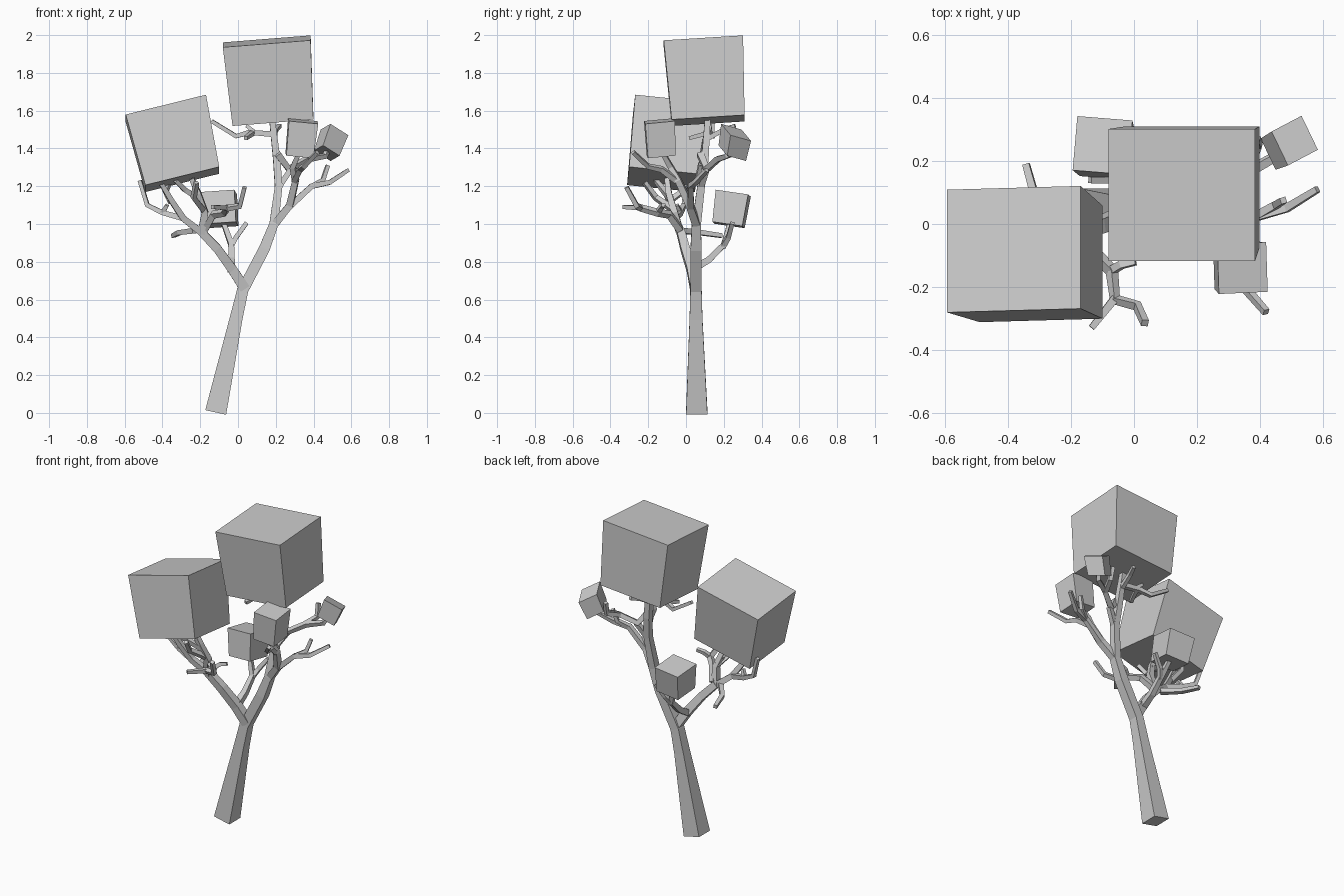
import bpy, bmesh
from mathutils import Vector as V


def finish(bm, name):
    bmesh.ops.recalc_face_normals(bm, faces=bm.faces)
    mesh = bpy.data.meshes.new(name)
    bm.to_mesh(mesh)
    bm.free()
    ob = bpy.data.objects.new(name, mesh)
    bpy.context.collection.objects.link(ob)


def limb(name, pts, w0, w1=None):
    """Square tube along pts; width is a list, or runs from w0 to w1."""
    pts = [V(p) for p in pts]
    n = len(pts)
    ws = w0 if w1 is None else [w0 + (w1 - w0) * i / (n - 1) for i in range(n)]
    t0 = (pts[1] - pts[0]).normalized()
    ref = V((0, 1, 0)) if abs(t0.y) < 0.8 else V((1, 0, 0))
    bm = bmesh.new()
    rings = []
    for i, p in enumerate(pts):
        t = V()
        if i > 0:
            t += (p - pts[i - 1]).normalized()
        if i < n - 1:
            t += (pts[i + 1] - p).normalized()
        t.normalize()
        v = (ref - t * ref.dot(t)).normalized()
        u = v.cross(t)
        ref = v
        h = ws[i] / 2
        rings.append([bm.verts.new(p + u * a * h + v * b * h)
                      for a, b in ((-1, -1), (1, -1), (1, 1), (-1, 1))])
    for a, b in zip(rings, rings[1:]):
        for k in range(4):
            bm.faces.new((a[k], a[(k + 1) % 4], b[(k + 1) % 4], b[k]))
    bm.faces.new(rings[0])
    bm.faces.new(rings[-1])
    finish(bm, name)


def foliage(name, top, bottom, ex, ey, taper=0.92):
    """Leaning block whose bottom is a little smaller than its top."""
    bm = bmesh.new()
    ex, ey = V(ex) / 2, V(ey) / 2
    ring = [[bm.verts.new(V(c) + (ex * a + ey * b) * s)
             for a, b in ((-1, -1), (1, -1), (1, 1), (-1, 1))]
            for c, s in ((bottom, taper), (top, 1))]
    for k in range(4):
        bm.faces.new((ring[0][k], ring[0][(k + 1) % 4], ring[1][(k + 1) % 4], ring[1][k]))
    bm.faces.new(ring[0])
    bm.faces.new(ring[1])
    finish(bm, name)


# Foliage blocks
foliage("foliage_top", (.152, .092, 1.967), (.185, .117, 1.548), (.465, 0, .037), (0, .42, .026))
foliage("foliage_left", (-.382, -.08, 1.612), (-.295, -.127, 1.236), (.425, .012, .105), (0, .39, -.04))
foliage("foliage_back", (-.10, .25, 1.163), (-.085, .225, .995), (.175, -.014, .012), (.015, .172, -.025))
foliage("foliage_front", (.345, -.14, 1.545), (.325, -.132, 1.362), (.155, .007, -.015), (-.005, .158, .015))
foliage("foliage_right", (.511, .265, 1.485), (.47, .245, 1.375), (.095, .05, -.06), (-.052, .108, -.03))

# Trunk and right stem
limb("trunk", [(-.118, .057, .003), (-.01, .053, .5), (.025, .053, .65), (.14, .053, .87),
               (.19, .055, 1.0), (.215, .08, 1.2), (.205, .1, 1.34), (.18, .115, 1.56)],
     [.113, .068, .06, .058, .048, .04, .038, .03])

# Left stem
limb("left_stem", [(.035, .05, .66), (-.03, .03, .76), (-.11, -.005, .87), (-.2, -.03, .965)], .055, .042)

# Branches and twigs of the left stem
limb("left_branch", [(-.18, -.025, .945), (-.29, -.06, 1.03), (-.35, -.09, 1.12), (-.41, -.12, 1.22)], .038, .024)
limb("left_twig_a", [(-.36, -.09, 1.12), (-.385, -.02, 1.17), (-.36, .01, 1.23)], .028, .022)
limb("left_twig_b", [(-.29, -.06, 1.03), (-.4, -.03, 1.06), (-.48, -.01, 1.1), (-.52, .005, 1.23)], .03, .02)
limb("left_twig_c", [(-.4, -.03, 1.06), (-.375, -.05, 1.1)], .025, .02)
limb("left_twig_d", [(-.23, -.03, .965), (-.31, .07, .955), (-.343, .19, .938)], .03, .022)
limb("middle_branch", [(-.195, -.03, .95), (-.175, -.06, 1.06), (-.21, -.09, 1.16), (-.245, -.1, 1.24)], .04, .026)
limb("middle_twig_a", [(-.2, -.08, 1.13), (-.28, -.12, 1.18), (-.33, -.16, 1.23)], .03, .022)
limb("middle_twig_b", [(-.18, -.06, 1.07), (-.235, -.16, 1.14), (-.22, -.22, 1.22)], .03, .022)
limb("front_branch", [(-.175, -.03, .97), (-.13, -.09, 1.05), (-.07, -.15, 1.06), (-.06, -.24, 1.085),
                      (.01, -.26, 1.095), (.035, -.315, 1.195)], .036, .022)
limb("front_twig_a", [(-.06, -.235, 1.085), (-.135, -.33, 1.09)], .026, .02)
limb("front_twig_b", [(-.075, -.15, 1.06), (-.04, -.13, 1.09), (.005, -.12, 1.1)], .026, .02)

# Back branch
limb("back_branch", [(-.035, .035, .76), (-.035, .12, .81), (-.035, .2, .89), (-.075, .23, 1.0)], .04, .024)
limb("back_twig", [(-.037, .195, .88), (-.01, .225, .93), (.045, .245, 1.005)], .028, .022)

# Branches and twigs of the right stem
limb("right_branch", [(.195, .055, 1.0), (.275, .02, 1.1), (.305, -.04, 1.23), (.29, -.08, 1.3), (.32, -.12, 1.37)], .042, .024)
limb("right_twig_a", [(.3, -.05, 1.23), (.33, -.13, 1.29), (.35, -.2, 1.305), (.42, -.28, 1.38)], .03, .02)
limb("right_twig_b", [(.27, .025, 1.09), (.39, .025, 1.2), (.485, .05, 1.22), (.583, .11, 1.285)], .034, .02)
limb("right_twig_c", [(.39, .025, 1.2), (.45, .06, 1.235), (.475, .075, 1.31)], .026, .02)
limb("upper_branch", [(.21, .075, 1.37), (.27, .11, 1.29), (.37, .17, 1.345), (.46, .22, 1.36), (.48, .245, 1.4)], .036, .022)
limb("upper_twig", [(.36, .165, 1.34), (.395, .25, 1.37), (.39, .27, 1.45)], .028, .022)
limb("upper_prop", [(.22, .08, 1.2), (.28, .11, 1.29)], .03, .028)

# Twigs under the top block
limb("top_twig_a", [(.19, .11, 1.475), (.06, .12, 1.485), (-.01, .14, 1.465), (-.14, .14, 1.545)], .03, .02)
limb("top_twig_b", [(.08, .12, 1.483), (.04, .02, 1.455)], .024, .02)
limb("top_twig_c", [(.09, .12, 1.485), (.045, .13, 1.52)], .022, .018)
limb("top_twig_d", [(.19, .11, 1.45), (.2, .2, 1.5), (.22, .26, 1.52)], .026, .02)
